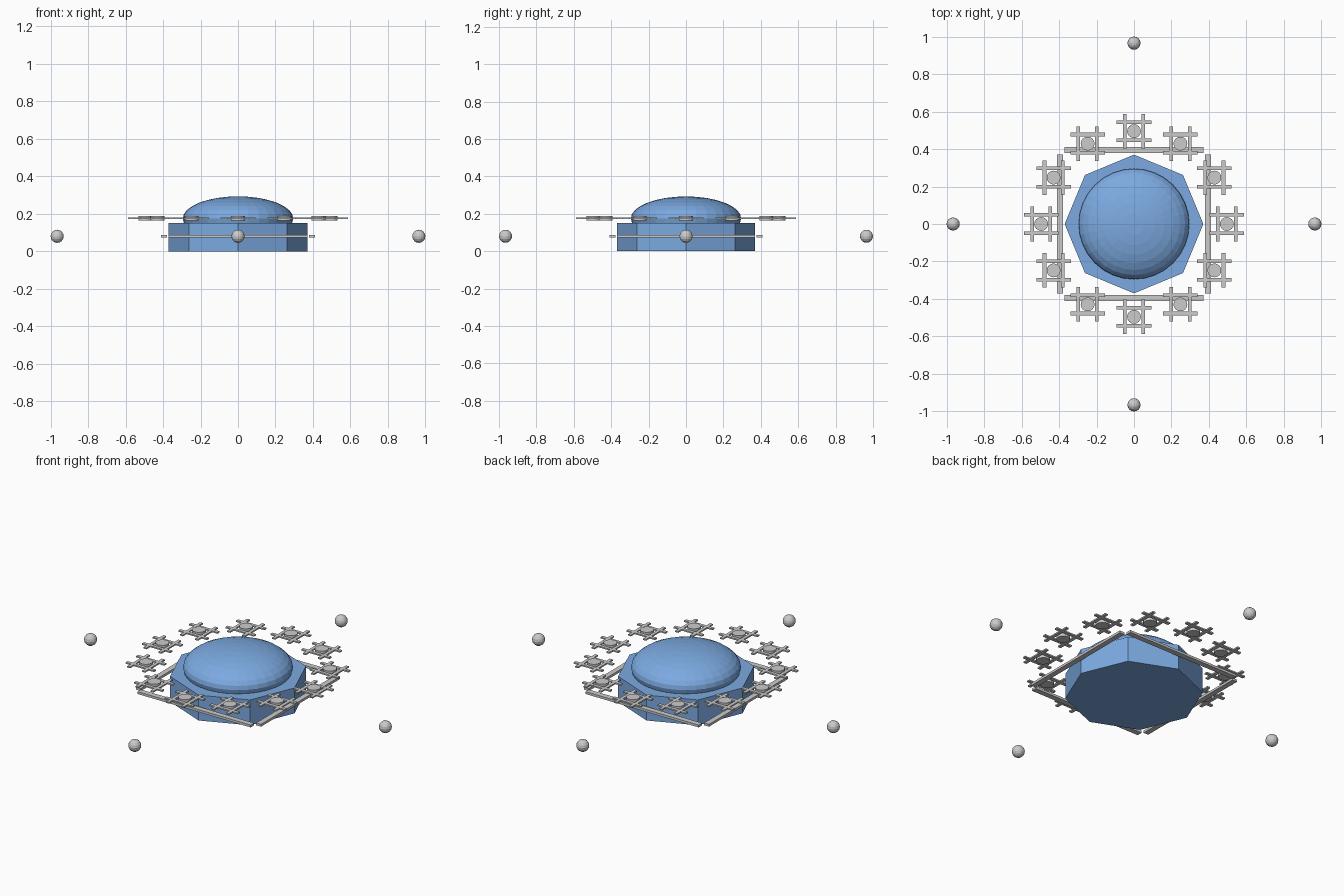
import bpy, math

if "Cube" in bpy.data.objects:
    bpy.data.objects.remove(bpy.data.objects["Cube"])

blue = bpy.data.materials.new("blue")
blue.diffuse_color = (0.2, 0.4, 0.75, 1)
blue.use_nodes = True
blue.node_tree.nodes["Principled BSDF"].inputs["Base Color"].default_value = blue.diffuse_color


def finish(name, mat=None):
    ob = bpy.context.object
    ob.name = name
    if mat:
        ob.data.materials.append(mat)
    return ob


def box(name, loc, size):
    bpy.ops.mesh.primitive_cube_add(size=1, location=loc)
    ob = finish(name)
    ob.scale = size
    return ob


# Octagonal body with corners on the axes
bpy.ops.mesh.primitive_cylinder_add(vertices=8, radius=0.37, depth=0.15, location=(0, 0, 0.075))
finish("body", blue)

# Flattened dome sunk into the body
bpy.ops.mesh.primitive_uv_sphere_add(segments=32, ring_count=16, radius=0.295, location=(0, 0, 0.175))
finish("dome", blue).scale = (1, 1, 0.4)

# Four side rails and four outlying balls
for i, (cx, cy) in enumerate([(1, 0), (0, 1), (-1, 0), (0, -1)]):
    size = (0.032, 0.74, 0.014) if cx else (0.74, 0.032, 0.014)
    box(f"rail_{i}", (cx * 0.394, cy * 0.394, 0.08), size)
    bpy.ops.mesh.primitive_uv_sphere_add(segments=16, ring_count=8, radius=0.035,
                                         location=(cx * 0.965, cy * 0.965, 0.08))
    finish(f"ball_{i}")

# Ring of twelve rotors: a hub disc between two crossed pairs of blades
Z = 0.176
for i in range(12):
    a = math.radians(30 * i)
    x, y = 0.495 * math.cos(a), 0.495 * math.sin(a)
    bpy.ops.mesh.primitive_cylinder_add(vertices=16, radius=0.037, depth=0.024, location=(x, y, Z))
    finish(f"rotor_hub_{i}")
    for s in (-1, 1):
        box(f"rotor_blade_x_{i}", (x, y + s * 0.049, Z), (0.185, 0.019, 0.008))
        box(f"rotor_blade_y_{i}", (x + s * 0.049, y, Z), (0.019, 0.185, 0.008))
